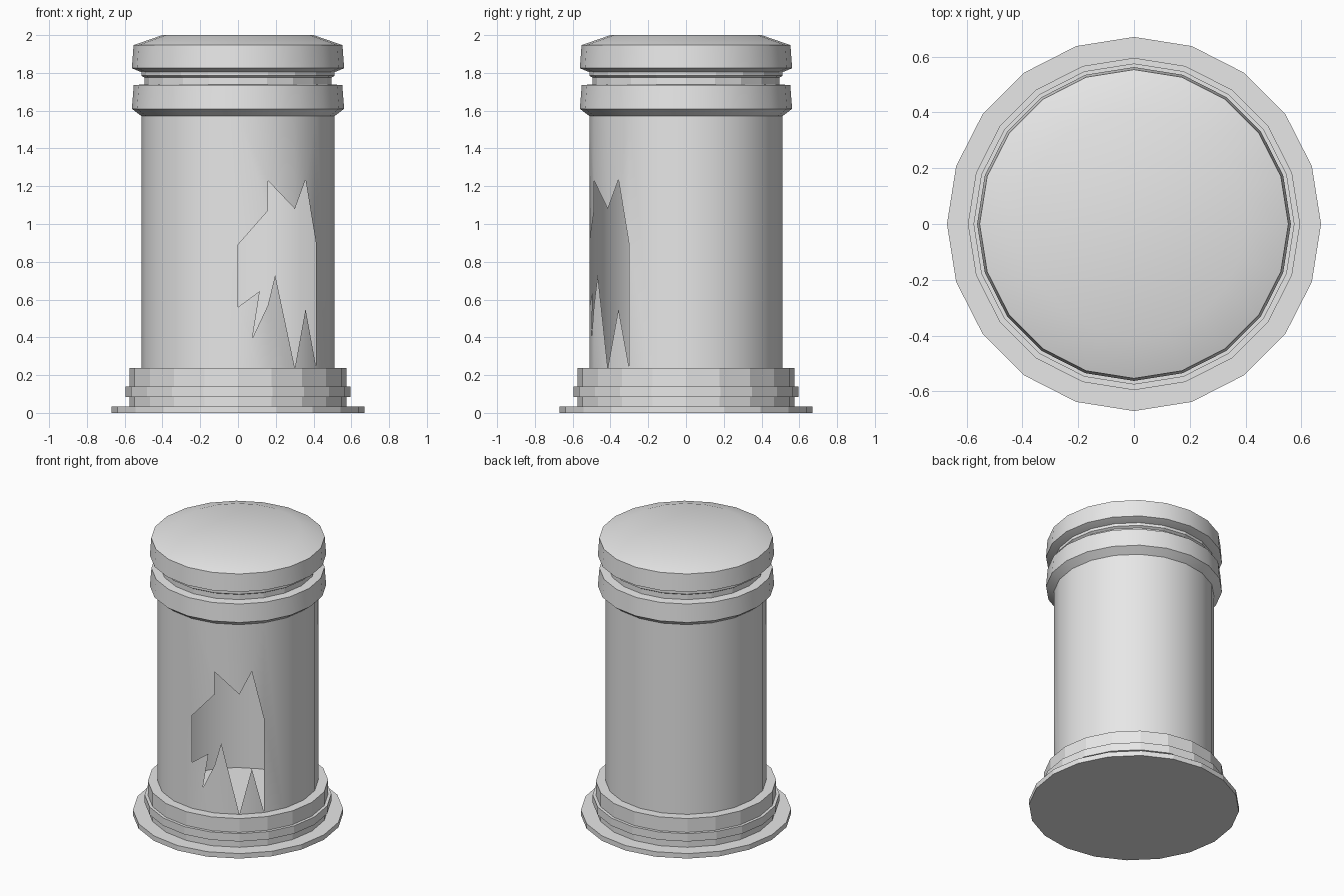
import bpy
import bmesh
from math import sin, cos, tau, radians

if "Cube" in bpy.data.objects:
    bpy.data.objects.remove(bpy.data.objects["Cube"])

SIDES = 20
WALL_R, WALL_LOW, WALL_TOP = 0.512, 0.09, 1.58

grey = bpy.data.materials.new("plain_grey")
grey.use_nodes = True
grey.diffuse_color = (0.8, 0.8, 0.8, 1)
grey.node_tree.nodes["Principled BSDF"].inputs["Base Color"].default_value = (0.8, 0.8, 0.8, 1)


def spot(r, step, z):
    """Point on the ring; step 0 is the front, steps run towards +x."""
    a = tau * step / SIDES
    return (r * sin(a), -r * cos(a), z)


def finish(name, bm, smooth):
    bmesh.ops.remove_doubles(bm, verts=bm.verts, dist=0.0005)
    mesh = bpy.data.meshes.new(name)
    bm.to_mesh(mesh)
    bm.free()
    mesh.materials.append(grey)
    obj = bpy.data.objects.new(name, mesh)
    bpy.context.collection.objects.link(obj)
    if smooth:
        bpy.ops.object.select_all(action="DESELECT")
        obj.select_set(True)
        bpy.context.view_layer.objects.active = obj
        bpy.ops.object.shade_smooth_by_angle(angle=radians(30))
    return obj


def lathe(name, profile, smooth=True):
    """Turn an (r, z) profile, listed from bottom to top; ends at r = 0 become discs."""
    bm = bmesh.new()
    rings = [[bm.verts.new(spot(r, i, z)) for i in range(SIDES)] for r, z in profile if r > 0]
    for low, high in zip(rings, rings[1:]):
        for i in range(SIDES):
            j = (i + 1) % SIDES
            bm.faces.new((low[i], low[j], high[j], high[i]))
    if profile[0][0] == 0:
        bm.faces.new(rings[0][::-1])
    if profile[-1][0] == 0:
        bm.faces.new(rings[-1])
    return finish(name, bm, smooth)


# Stepped base
lathe("base_flange", [(0, 0), (0.67, 0), (0.67, 0.035), (0.51, 0.035)], False)
lathe("base_tiers", [(0.575, 0.035), (0.575, 0.085), (0.595, 0.085), (0.595, 0.14),
                     (0.575, 0.14), (0.575, 0.237), (WALL_R, 0.237)], False)
lathe("inner_floor", [(WALL_R, WALL_LOW), (0, WALL_LOW)], False)

# Thin wall with a jagged hole; rims are (fraction across the panel, z)
upper_rim = [
    [(0, 0.89), (1, 1.07), (1, 1.23)],
    [(0, 1.23), (1, 1.08)],
    [(0, 1.08), (0.5, 1.235), (1, 0.89)],
]
lower_rim = [
    [(0, 0.56), (0.73, 0.645), (0.48, 0.395), (1, 0.57)],
    [(0, 0.57), (0.27, 0.73), (1, 0.237)],
    [(0, 0.237), (0.5, 0.55), (1, 0.237)],
]
bm = bmesh.new()


def panel(step, points):
    """Flat polygon on one side of the wall."""
    a, b = spot(WALL_R, step, 0), spot(WALL_R, step + 1, 0)
    bm.faces.new([bm.verts.new((a[0] + (b[0] - a[0]) * t, a[1] + (b[1] - a[1]) * t, z))
                  for t, z in points])


for step, (up, low) in enumerate(zip(upper_rim, lower_rim)):
    panel(step, up + [(1, WALL_TOP), (0, WALL_TOP)])
    panel(step, [(0, WALL_LOW), (1, WALL_LOW)] + low[::-1])
for step in range(len(upper_rim), SIDES):
    left = [(0, 0.89), (0, 0.237)] if step == len(upper_rim) else []
    right = [(1, 0.56), (1, 0.89)] if step == SIDES - 1 else []
    panel(step, [(0, WALL_LOW), (1, WALL_LOW)] + right + [(1, WALL_TOP), (0, WALL_TOP)] + left)
finish("broken_wall", bm, True)

# Collar, neck and lid
lathe("collar", [(0.51, 1.57), (0.562, 1.61), (0.552, 1.735), (0.49, 1.74)])
lathe("neck", [(0.495, 1.735), (0.495, 1.775), (0.512, 1.785), (0.512, 1.81)], False)
lathe("lid", [(0.49, 1.8), (0.515, 1.805), (0.562, 1.825), (0.553, 1.947), (0.4, 2.0), (0, 2.0)])
